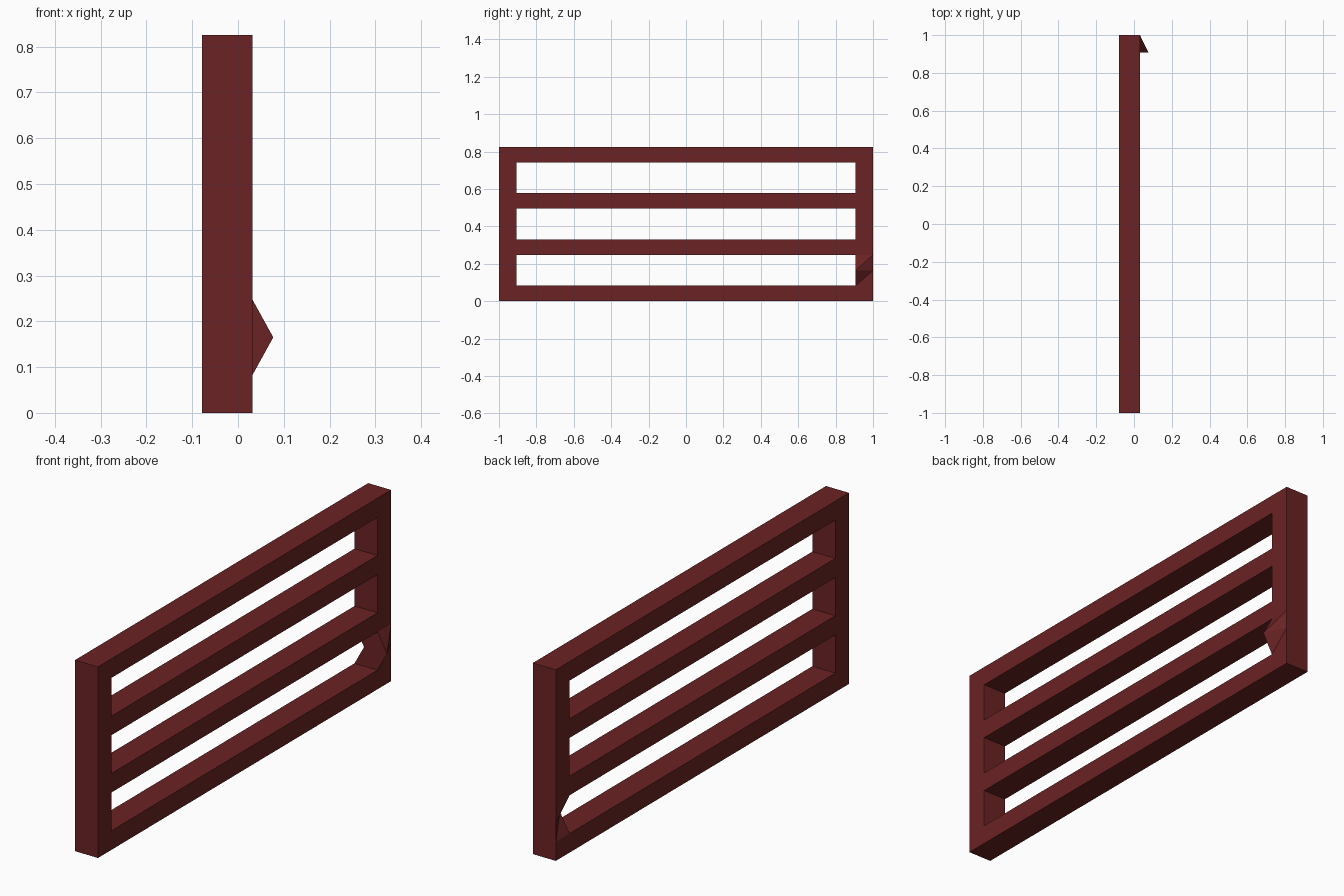
import bpy
import bmesh

cube = bpy.data.objects.get("Cube")
if cube:
    bpy.data.objects.remove(cube, do_unlink=True)

# Rail and post layout: ten equal steps high, rails one step thick
STEP = 0.0825
BACK_X, FRONT_X = -0.0785, 0.0315
BULGE = 0.0455
POST_Y = 0.907
MID, LOW, HIGH = 2 * STEP, STEP, 3 * STEP
y_lines = [-1, -POST_Y, POST_Y, 1]
rows = [0, 1, 2, 3, 4, 6, 7, 9, 10]
rail_rows = {0, 3, 6, 9}

mat = bpy.data.materials.new("dark red paint")
mat.use_nodes = True
colour = (0.145, 0.0165, 0.0175, 1)
mat.diffuse_color = colour
mat.node_tree.nodes["Principled BSDF"].inputs["Base Color"].default_value = colour

# Flat frame outline: posts fill every row, rails fill only their own
bm = bmesh.new()
grid = {(i, r): bm.verts.new((BACK_X, y, r * STEP))
        for i, y in enumerate(y_lines) for r in rows}
for lo, hi in zip(rows, rows[1:]):
    for i in range(3):
        if i != 1 or lo in rail_rows:
            bm.faces.new([grid[i, lo], grid[i + 1, lo], grid[i + 1, hi], grid[i, hi]])
bmesh.ops.delete(bm, geom=[v for v in bm.verts if not v.link_faces], context='VERTS')

# Thickness of the frame
result = bmesh.ops.extrude_face_region(bm, geom=bm.faces[:], use_keep_orig=True)
moved = [g for g in result["geom"] if isinstance(g, bmesh.types.BMVert)]
bmesh.ops.translate(bm, verts=moved, vec=(FRONT_X - BACK_X, 0, 0))


def vert_at(x, y, z):
    return min(bm.verts, key=lambda v: (v.co.x - x) ** 2 + (v.co.y - y) ** 2 + (v.co.z - z) ** 2)


def crease(x, a, b):
    """Split the face shared by two corners on one side of the post."""
    va, vb = vert_at(x, *a), vert_at(x, *b)
    shared = set(va.link_faces) & set(vb.link_faces)
    if shared:
        bmesh.utils.face_split(shared.pop(), va, vb)


# Bent inner edge of the rear post, creased differently on each side
crease(FRONT_X, (POST_Y, LOW), (1, MID))
crease(FRONT_X, (POST_Y, MID), (1, HIGH))
crease(BACK_X, (POST_Y, MID), (1, LOW))
crease(BACK_X, (POST_Y, HIGH), (1, MID))
bent = [vert_at(x, POST_Y, MID) for x in (BACK_X, FRONT_X)]
bmesh.ops.translate(bm, verts=bent, vec=(BULGE, 0, 0))

bmesh.ops.recalc_face_normals(bm, faces=bm.faces[:])
mesh = bpy.data.meshes.new("rail_frame")
bm.to_mesh(mesh)
bm.free()
mesh.materials.append(mat)
frame = bpy.data.objects.new("rail_frame", mesh)
bpy.context.collection.objects.link(frame)
